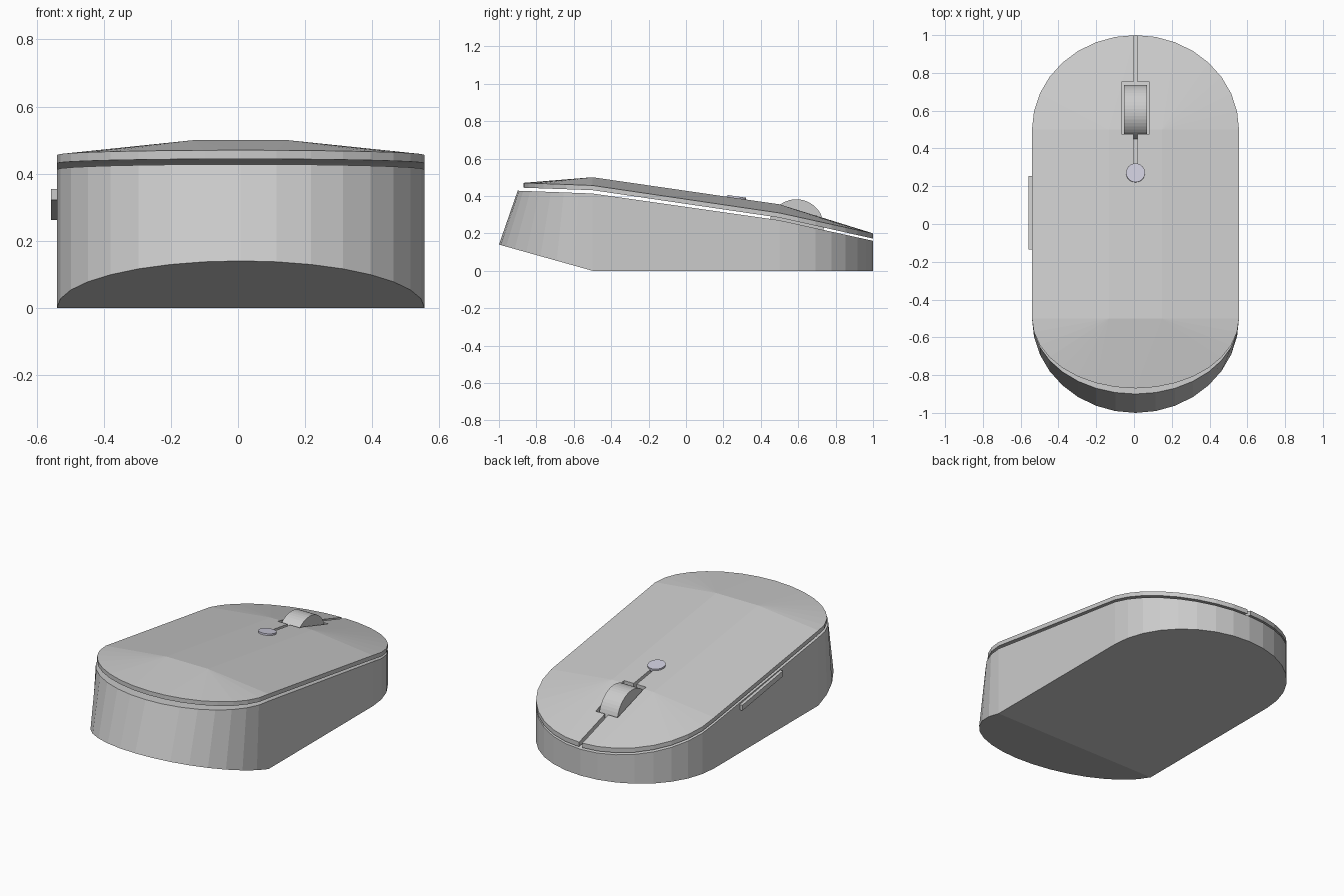
import bpy, bmesh, math
from mathutils import Matrix

if "Cube" in bpy.data.objects:
    bpy.data.objects.remove(bpy.data.objects["Cube"])

CX, HW, N = 0.008, 0.548, 16   # body centre line, half width, sides per rounded end


def interp(table, y):
    for (y0, z0), (y1, z1) in zip(table, table[1:]):
        if y <= y1 + 1e-6:
            return z0 + (z1 - z0) * (y - y0) / (y1 - y0)
    return table[-1][1]


def ring(bm, back, heights):
    """Stadium outline with elliptical ends, its height following y."""
    vs = []
    for yc, r, start in ((0.5, 0.5, 0), (-0.5, back, math.pi)):
        for i in range(N + 1):
            a = start + math.pi * i / N
            y = yc + r * math.sin(a)
            vs.append(bm.verts.new((CX + HW * math.cos(a), y, interp(heights, y))))
    return vs


def cap(bm, v):
    for f in (v[:N + 1], [v[0], v[N], v[N + 1], v[-1]], v[N + 1:]):
        bm.faces.new(f)


def crowned_cap(bm, v):
    """Top with a raised flat strip along the middle."""
    a, b, c, d = [bm.verts.new((CX + x, y, z)) for x, y, z in
                  ((.14, .5, .355), (-.14, .5, .355), (-.14, -.5, .5), (.14, -.5, .5))]
    h = N // 2
    for p, q, s in ((a, b, 0), (c, d, N + 1)):
        for i in range(N):
            bm.faces.new((p if i < h else q, v[s + i], v[s + i + 1]))
        bm.faces.new((p, v[s + h], q))
    bm.faces.new((a, b, c, d))
    bm.faces.new((b, v[N], v[N + 1], c))
    bm.faces.new((d, v[-1], v[0], a))


def finish(name, bm):
    bmesh.ops.recalc_face_normals(bm, faces=bm.faces)
    me = bpy.data.meshes.new(name)
    bm.to_mesh(me)
    bm.free()
    ob = bpy.data.objects.new(name, me)
    bpy.context.collection.objects.link(ob)
    return ob


def shell(name, back_bot, bot, back_top, top, top_cap):
    bm = bmesh.new()
    lo, hi = ring(bm, back_bot, bot), ring(bm, back_top, top)
    for i in range(len(lo)):
        j = (i + 1) % len(lo)
        bm.faces.new((lo[i], lo[j], hi[j], hi[i]))
    cap(bm, lo)
    top_cap(bm, hi)
    return finish(name, bm)


def box(name, x0, x1, y0, y1, z0, z1, slope=0):
    bm = bmesh.new()
    bmesh.ops.create_cube(bm, size=1)
    for v in bm.verts:
        y = y0 + (v.co.y + .5) * (y1 - y0)
        v.co = (x0 + (v.co.x + .5) * (x1 - x0), y,
                z0 + (v.co.z + .5) * (z1 - z0) + slope * (y - y0))
    return finish(name, bm)


def disc(name, radius, depth, segments, loc, axis, angle):
    bm = bmesh.new()
    bmesh.ops.create_cone(bm, cap_ends=True, segments=segments, radius1=radius,
                          radius2=radius, depth=depth,
                          matrix=Matrix.Translation(loc) @ Matrix.Rotation(angle, 4, axis))
    return finish(name, bm)


# Lower body
shell("body", .5, [(-1, .14), (-.5, 0), (1, 0)],
      .4, [(-.9, .428), (-.5, .413), (.5, .27), (1, .16)], cap)

# Upper cover, separated from the body by a thin gap
cover = shell("top_cover", .37, [(-.87, .444), (-.5, .431), (.5, .284), (1, .172)],
              .37, [(-.87, .47), (-.5, .456), (.5, .309), (1, .2)], crowned_cap)

# Wheel opening and the seams in front of and behind it
for name, hw, y0, y1 in (("wheel_opening", .074, .477, .751),
                         ("front_seam", .011, .7, 1.1),
                         ("rear_seam", .0095, .27, .55)):
    cutter = box(name + "_cutter", CX - hw, CX + hw, y0, y1, .05, .6)
    cutter.hide_render = True
    cutter.display_type = 'WIRE'
    mod = cover.modifiers.new(name, 'BOOLEAN')
    mod.operation = 'DIFFERENCE'
    mod.solver = 'EXACT'
    mod.object = cutter

# Scroll wheel
disc("scroll_wheel", .147, .122, 48, (CX, .59, .235), 'Y', math.pi / 2)

# Round top button
button = disc("top_button", .05, .02, 32, (CX, .27, .388), 'X', -math.atan(.145))
mat = bpy.data.materials.new("button_tint")
mat.diffuse_color = (.62, .61, .72, 1)
mat.use_nodes = True
mat.node_tree.nodes["Principled BSDF"].inputs["Base Color"].default_value = mat.diffuse_color
button.data.materials.append(mat)

# Sloped side button on the left
box("side_button", -.558, -.53, -.135, .255, .322, .355, -.155)
